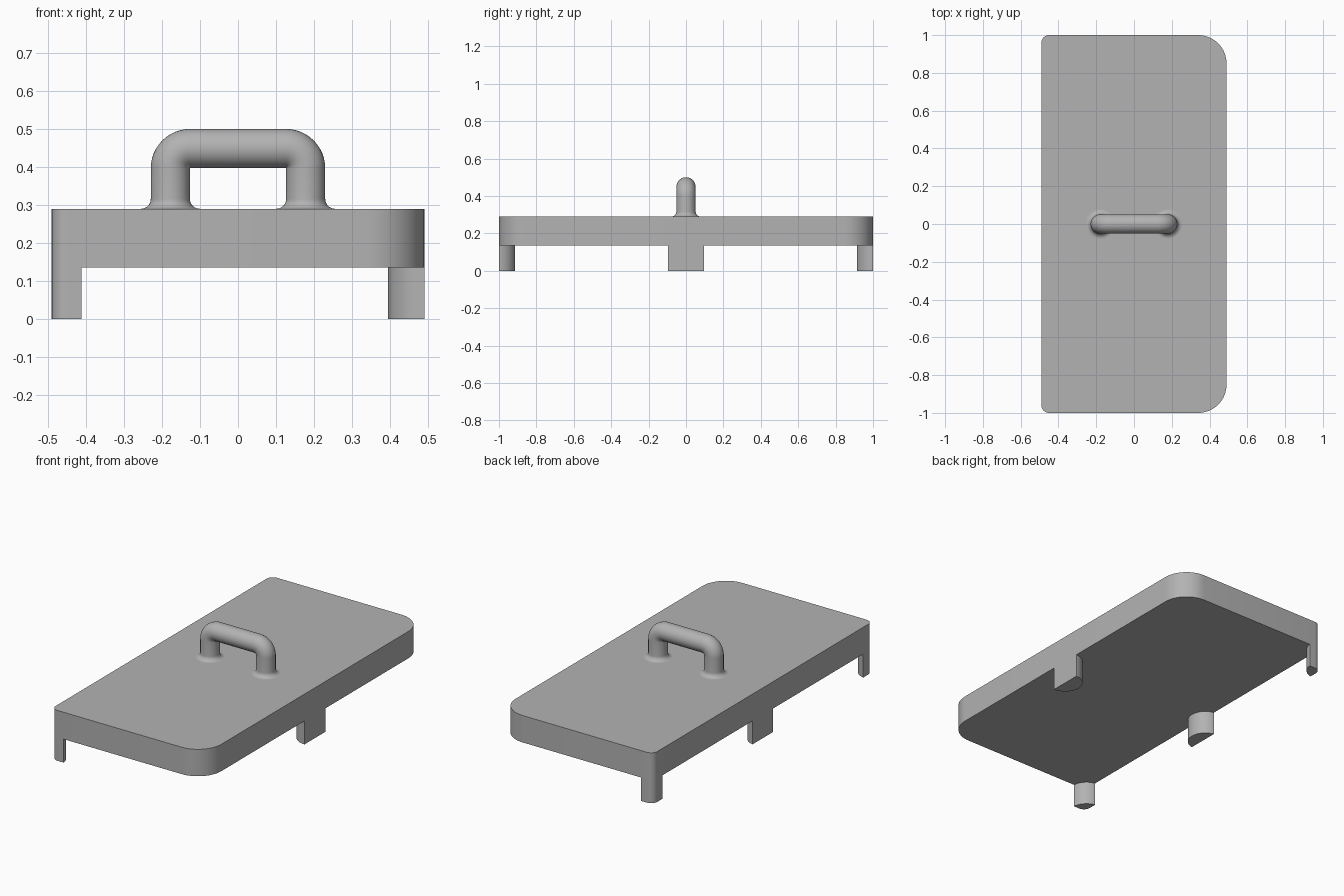
import bpy, bmesh
from math import cos, sin, pi, radians, asin
from mathutils import Vector

if "Cube" in bpy.data.objects:
    bpy.data.objects.remove(bpy.data.objects["Cube"])

GREY = (0.45, 0.45, 0.45, 1)
mat = bpy.data.materials.new("plain grey")
mat.use_nodes = True
mat.diffuse_color = GREY
mat.node_tree.nodes["Principled BSDF"].inputs["Base Color"].default_value = GREY

W, BASE, TOP = 0.49, 0.135, 0.29          # half width, underside, upper face


def finish(name, bm):
    """Turn a bmesh into a smooth-shaded object with sharp edges kept."""
    bmesh.ops.recalc_face_normals(bm, faces=bm.faces)
    mesh = bpy.data.meshes.new(name)
    bm.to_mesh(mesh)
    bm.free()
    mesh.materials.append(mat)
    ob = bpy.data.objects.new(name, mesh)
    bpy.context.collection.objects.link(ob)
    bpy.ops.object.select_all(action='DESELECT')
    ob.select_set(True)
    bpy.context.view_layer.objects.active = ob
    bpy.ops.object.shade_smooth_by_angle(angle=radians(30))
    return ob


def arc(cx, cy, r, start, end, n=16):
    """Points on an arc, angles in degrees."""
    angles = [radians(start + (end - start) * i / n) for i in range(n + 1)]
    return [(cx + r * cos(a), cy + r * sin(a)) for a in angles]


def prism(name, outline, z0, z1):
    bm = bmesh.new()
    face = bm.faces.new([bm.verts.new((x, y, z0)) for x, y in outline])
    top = bmesh.ops.extrude_face_region(bm, geom=[face])["geom"]
    verts = [v for v in top if isinstance(v, bmesh.types.BMVert)]
    bmesh.ops.translate(bm, verts=verts, vec=(0, 0, z1 - z0))
    return finish(name, bm)


# Plate: large corner radii on one long side, small on the other
BIG, SMALL = 0.15, 0.04
plate = (arc(W - BIG, 1 - BIG, BIG, 0, 90)
         + arc(SMALL - W, 1 - SMALL, SMALL, 90, 180, 8)
         + arc(SMALL - W, SMALL - 1, SMALL, 180, 270, 8)
         + arc(W - BIG, BIG - 1, BIG, 270, 360))
prism("plate", plate, BASE, TOP)

# Legs: round posts trimmed flush with the plate edge
R, OUT_X, OUT_Y = 0.095, 0.017, 0.007
tx = math_x = asin(OUT_X / R) * 180 / pi
ty = asin(OUT_Y / R) * 180 / pi
prism("right_middle_leg", arc(W, 0, R, 90, 270, 32), 0, BASE)
prism("left_middle_leg", arc(-W - OUT_X, 0, R, tx - 90, 90 - tx, 32), 0, BASE)
for side, name in ((1, "back_corner_leg"), (-1, "front_corner_leg")):
    outline = (arc(SMALL - W, 1 - SMALL, SMALL, 180, 90, 8)
               + arc(-W - OUT_X, 1 + OUT_Y, R, -ty, tx - 90))
    prism(name, [(x, side * y) for x, y in outline], 0, BASE)

# Handle: tube swept along an arch, with flared fillets where it meets the plate
TUBE, FILLET, BEND, SPAN, HIGH = 0.0515, 0.026, 0.052, 0.178, 0.4485
path = []                                  # x, z, tube radius, direction angle
for i in range(9):
    a = pi / 2 * i / 8
    path.append((-SPAN, TOP + FILLET * (1 - cos(a)),
                 TUBE + FILLET * (1 - sin(a)), pi / 2))
for i in range(13):
    a = pi / 2 * i / 12
    path.append((-SPAN + BEND * (1 - cos(a)), HIGH - BEND * (1 - sin(a)),
                 TUBE, pi / 2 - a))
path += [(-x, z, r, -a) for x, z, r, a in reversed(path)]

bm = bmesh.new()
SIDES = 40
rings = []
for x, z, r, a in path:
    normal = Vector((-sin(a), 0, cos(a)))
    rings.append([bm.verts.new(Vector((x, 0, z)) + r * (
        cos(2 * pi * k / SIDES) * normal + sin(2 * pi * k / SIDES) * Vector((0, 1, 0))))
        for k in range(SIDES)])
for lower, upper in zip(rings, rings[1:]):
    for k in range(SIDES):
        n = (k + 1) % SIDES
        bm.faces.new((lower[k], lower[n], upper[n], upper[k]))
bmesh.ops.remove_doubles(bm, verts=bm.verts, dist=0.00005)
handle = finish("handle", bm)
